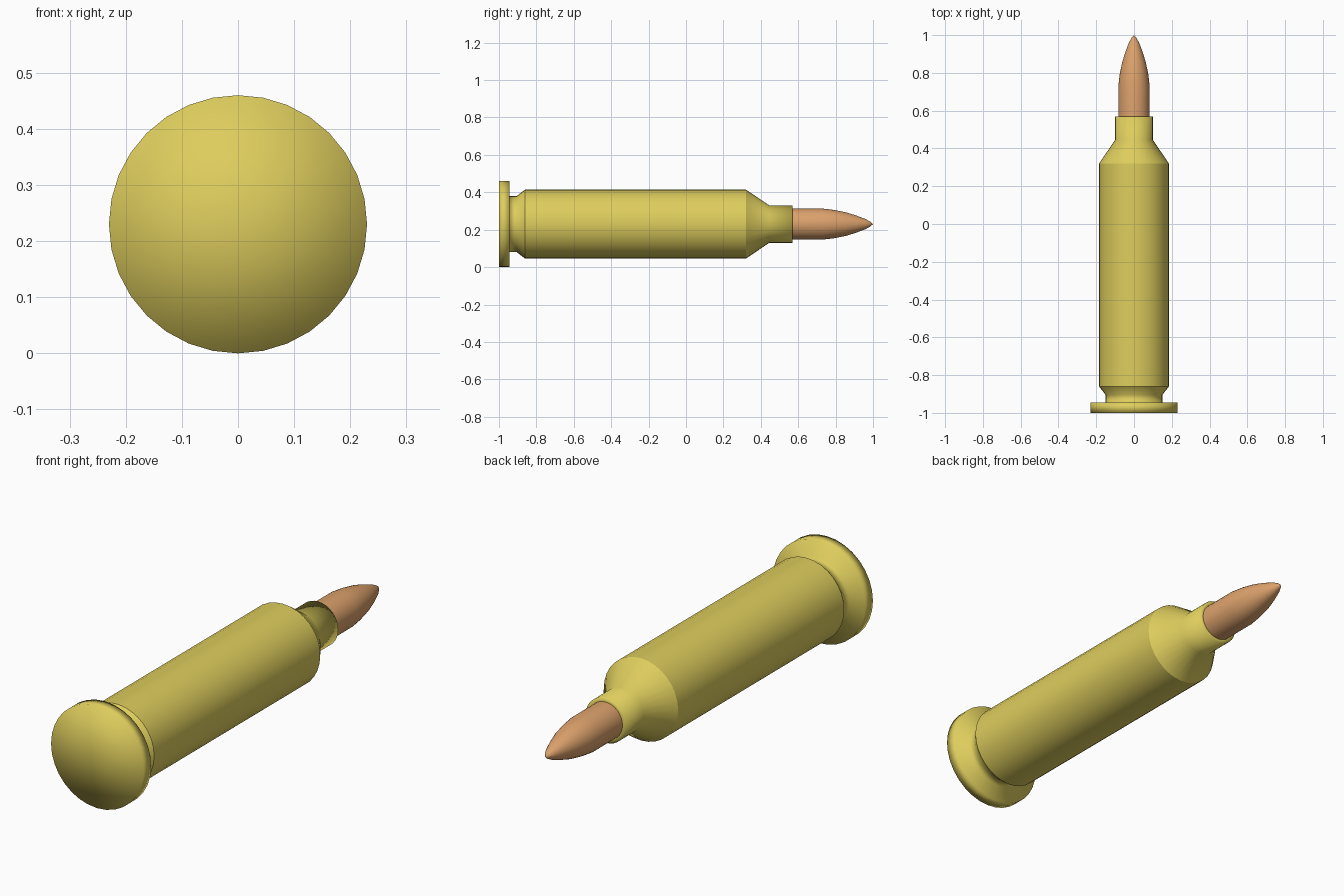
import bpy, bmesh
from math import sin, cos, pi

if "Cube" in bpy.data.objects:
    bpy.data.objects.remove(bpy.data.objects["Cube"])

SIDES = 32
AXIS_Z = 0.23


def material(name, color):
    mat = bpy.data.materials.new(name)
    mat.diffuse_color = (*color, 1)
    mat.use_nodes = True
    mat.node_tree.nodes["Principled BSDF"].inputs["Base Color"].default_value = mat.diffuse_color
    return mat


def lathe(name, profile, mat, sharp=()):
    """Revolve (y, radius) points about the long axis; rings at the listed indices stay sharp."""
    bm = bmesh.new()
    rings = []
    for y, r in profile:
        if r == 0:
            rings.append([bm.verts.new((0, y, AXIS_Z))] * SIDES)
        else:
            rings.append([bm.verts.new((r * sin(2 * pi * i / SIDES), y,
                                        AXIS_Z + r * cos(2 * pi * i / SIDES)))
                          for i in range(SIDES)])
    for a, b in zip(rings, rings[1:]):
        for i in range(SIDES):
            j = (i + 1) % SIDES
            corners = list(dict.fromkeys((a[i], a[j], b[j], b[i])))
            bm.faces.new(corners).smooth = True
    for k in sharp:
        for i in range(SIDES):
            bm.edges.get((rings[k][i], rings[k][(i + 1) % SIDES])).smooth = False
    bmesh.ops.recalc_face_normals(bm, faces=bm.faces)
    # The open ends confuse nothing here, but make sure side normals face outward
    side = max(bm.faces, key=lambda f: f.calc_area())
    c = side.calc_center_median()
    if side.normal.x * c.x + side.normal.z * (c.z - AXIS_Z) < 0:
        bmesh.ops.reverse_faces(bm, faces=bm.faces)
    mesh = bpy.data.meshes.new(name)
    bm.to_mesh(mesh)
    bm.free()
    mesh.materials.append(mat)
    obj = bpy.data.objects.new(name, mesh)
    bpy.context.collection.objects.link(obj)
    return obj


brass = material("brass", (0.73, 0.61, 0.11))
copper = material("copper", (0.72, 0.36, 0.15))

# Case: rim, extractor groove, body, shoulder, neck and mouth
lathe("case", [(-1, 0), (-1, 0.23), (-0.945, 0.23), (-0.945, 0.15),
               (-0.905, 0.15), (-0.86, 0.185), (0.32, 0.185),
               (0.445, 0.1), (0.57, 0.1), (0.57, 0.083)], brass, sharp=(5, 6))

# Pointed bullet seated in the mouth
lathe("bullet", [(0.57, 0.083), (0.73, 0.083), (0.79, 0.076), (0.855, 0.063),
                 (0.91, 0.046), (0.96, 0.027), (0.985, 0.013), (1, 0)], copper)
